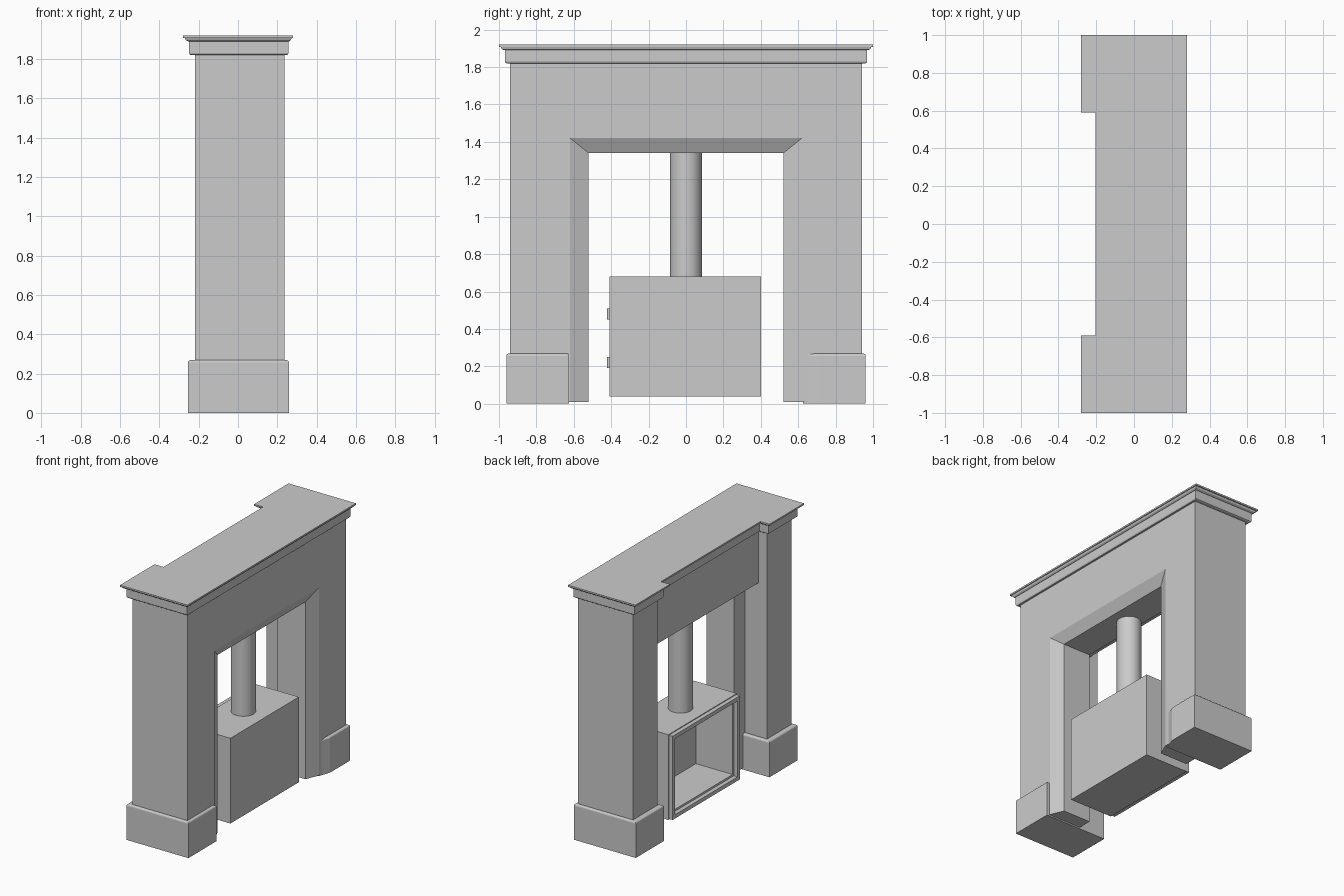
import bpy, bmesh
from mathutils import Vector

if "Cube" in bpy.data.objects:
    bpy.data.objects.remove(bpy.data.objects["Cube"])


def finish(name, bm, smooth=False):
    bmesh.ops.remove_doubles(bm, verts=bm.verts, dist=1e-5)
    bmesh.ops.recalc_face_normals(bm, faces=bm.faces)
    me = bpy.data.meshes.new(name)
    bm.to_mesh(me)
    bm.free()
    ob = bpy.data.objects.new(name, me)
    bpy.context.collection.objects.link(ob)
    if smooth:
        bpy.ops.object.select_all(action='DESELECT')
        ob.select_set(True)
        bpy.context.view_layer.objects.active = ob
        bpy.ops.object.shade_smooth_by_angle()
    return ob


def loft(name, rings, bevel_top=0.0, smooth=False):
    """Skin equal-length point loops and cap both ends."""
    bm = bmesh.new()
    loops = [[bm.verts.new(p) for p in r] for r in rings]
    n = len(loops[0])
    for a, b in zip(loops, loops[1:]):
        for i in range(n):
            j = (i + 1) % n
            # skip steps where the outline does not change
            if a[i].co == b[i].co and a[j].co == b[j].co:
                continue
            bm.faces.new((a[i], a[j], b[j], b[i]))
    bm.faces.new(loops[0])
    top = bm.faces.new(loops[-1])
    if bevel_top:
        bmesh.ops.recalc_face_normals(bm, faces=bm.faces)
        bmesh.ops.bevel(bm, geom=list(top.edges), offset=bevel_top,
                        segments=3, profile=0.5, affect='EDGES')
    return finish(name, bm, smooth)


def prism(name, pts, z0, z1, **kw):
    return loft(name, [[(x, y, z) for x, y in pts] for z in (z0, z1)], **kw)


def box(name, x, y, z, **kw):
    return prism(name, [(x[0], y[0]), (x[1], y[0]), (x[1], y[1]), (x[0], y[1])], *z, **kw)


TOP, OUT = 1.825, 0.94


# surround: U-shaped sections along x, stepped rebate on one side, splay on the other
def arch(x, iy, iz):
    return [(x, y, z) for y, z in ((-OUT, .01), (-OUT, TOP), (OUT, TOP), (OUT, .01),
                                   (iy, .01), (iy, iz), (-iy, iz), (-iy, .01))]


loft("surround", [arch(-.145, .65, 1.42), arch(-.035, .65, 1.42), arch(-.035, .52, 1.34),
                  arch(.195, .52, 1.34), arch(.237, .62, 1.42)])

# projecting pilasters
for side, s in (("left", 1), ("right", -1)):
    box("pilaster_" + side, (-.218, -.145), sorted((s * .65, s * OUT)), (.01, TOP))

# plinth blocks: one square, one tapering into the splay
box("plinth_right", (-.255, .26), (-.96, -.625), (0, .268), bevel_top=.012)
prism("plinth_left", [(-.255, .625), (.225, .625), (.234, .645), (.26, .72), (.26, .96),
                      (-.255, .96)], 0, .268, bevel_top=.012)


# mantel: moulding profile swept round the stepped footprint
def footprint(d, z):
    x0, x1, y, nx, ny = -.22 - d, .235 + .75 * d, OUT + d, -.145 - d, .65 - d
    return [(x, v, z) for x, v in ((x1, -y), (x1, y), (x0, y), (x0, ny), (nx, ny),
                                   (nx, -ny), (x0, -ny), (x0, -y))]


loft("mantel_shelf", [footprint(d, z) for d, z in (
    (.0, 1.82), (.02, 1.82), (.026, 1.824), (.029, 1.832), (.029, 1.89), (.036, 1.891),
    (.046, 1.897), (.051, 1.908), (.06, 1.908), (.06, 1.92))])


# stove: open-fronted shell, loops run outside, round the rim and inside
def frame(x, m):
    y0, y1, z0, z1 = -.41 + m, .402 - m, .04 + m, .68 - m
    return [(x, y0, z0), (x, y1, z0), (x, y1, z1), (x, y0, z1)]


loft("stove_body", [frame(.224, 0), frame(-.135, 0), frame(-.135, .05), frame(.17, .05)])


# door frame: closed ring
def ring(name, sections):
    bm = bmesh.new()
    loops = [[bm.verts.new(p) for p in s] for s in sections]
    for k, a in enumerate(loops):
        b = loops[(k + 1) % len(loops)]
        for i in range(4):
            j = (i + 1) % 4
            bm.faces.new((a[i], a[j], b[j], b[i]))
    return finish(name, bm)


ring("stove_door_frame", [frame(-.13, .006), frame(-.166, .006), frame(-.166, .035), frame(-.13, .035)])


# round parts
def cylinder(name, x, y, z0, z1, r, n):
    bm = bmesh.new()
    bmesh.ops.create_cone(bm, cap_ends=True, segments=n, radius1=r, radius2=r, depth=z1 - z0)
    bmesh.ops.translate(bm, verts=bm.verts, vec=Vector((x, y, (z0 + z1) / 2)))
    return finish(name, bm, True)


cylinder("flue_pipe", .045, 0, .675, 1.345, .085, 48)
for label, z in (("lower", .19), ("upper", .45)):
    cylinder("hinge_" + label, -.145, -.411, z, z + .06, .011, 16)
